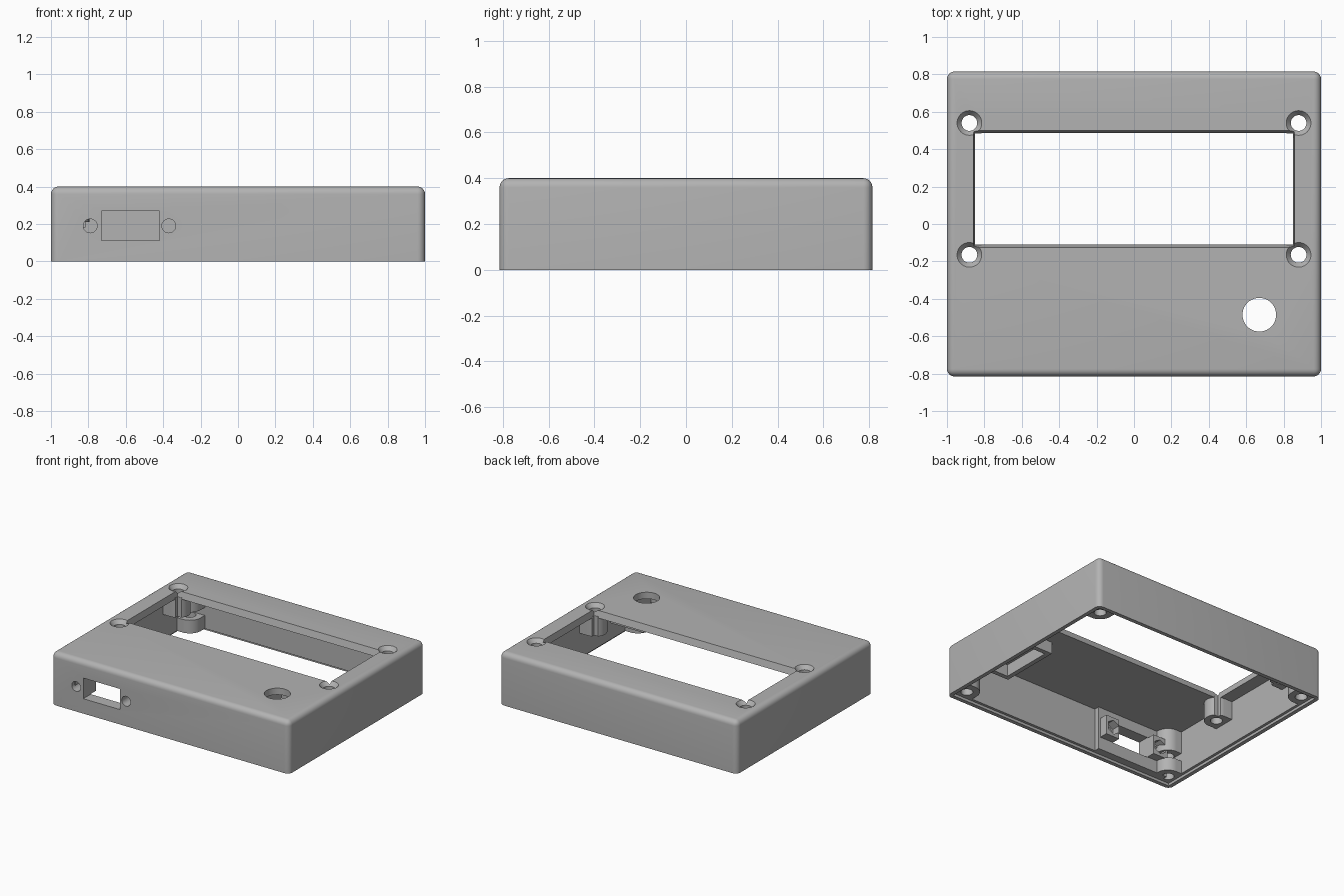
import bpy, bmesh, math
from mathutils import Matrix, Vector

if "Cube" in bpy.data.objects:
    bpy.data.objects.remove(bpy.data.objects["Cube"], do_unlink=True)

grey = bpy.data.materials.new("matte grey")
grey.use_nodes = True
GREY = (0.45, 0.45, 0.45, 1)
grey.diffuse_color = GREY
grey.node_tree.nodes["Principled BSDF"].inputs["Base Color"].default_value = GREY

WALL, ROOF, LIP = 0.05, 0.35, 0.02
HX, HY, H = 1.0, 0.815, 0.4
MOUNT_Z = 0.19


def finish(name, bm):
    bmesh.ops.recalc_face_normals(bm, faces=bm.faces)
    mesh = bpy.data.meshes.new(name)
    bm.to_mesh(mesh)
    bm.free()
    obj = bpy.data.objects.new(name, mesh)
    bpy.context.collection.objects.link(obj)
    mesh.materials.append(grey)
    return obj


def box(name, x0, x1, y0, y1, z0, z1, round_edges=0):
    bm = bmesh.new()
    bmesh.ops.create_cube(bm, size=1)
    for v in bm.verts:
        v.co = Vector((x0 if v.co.x < 0 else x1, y0 if v.co.y < 0 else y1,
                       z0 if v.co.z < 0 else z1))
    if round_edges:
        edges = [e for e in bm.edges if max(v.co.z for v in e.verts) > z0 + 0.01]
        bmesh.ops.bevel(bm, geom=edges, offset=round_edges, segments=6,
                        profile=0.5, affect='EDGES')
    return finish(name, bm)


def prism(name, points, z0, z1):
    bm = bmesh.new()
    base = bm.faces.new([bm.verts.new((x, y, z0)) for x, y in points])
    top = bmesh.ops.extrude_face_region(bm, geom=[base])["geom"]
    for v in top:
        if isinstance(v, bmesh.types.BMVert):
            v.co.z = z1
    return finish(name, bm)


def cone(name, centre, r_low, r_high, depth, sides=40, along_y=False):
    bm = bmesh.new()
    turn = Matrix.Rotation(math.pi / 2, 4, 'X') if along_y else Matrix()
    bmesh.ops.create_cone(bm, cap_ends=True, segments=sides, radius1=r_low,
                          radius2=r_high, depth=depth,
                          matrix=Matrix.Translation(centre) @ turn)
    return finish(name, bm)


def cut(target, *cutters):
    for c in cutters:
        mod = target.modifiers.new("cut", 'BOOLEAN')
        mod.operation, mod.solver, mod.object = 'DIFFERENCE', 'EXACT', c
        bpy.context.view_layer.update()
        graph = bpy.context.evaluated_depsgraph_get()
        result = bpy.data.meshes.new_from_object(target.evaluated_get(graph))
        target.modifiers.clear()
        target.data = result
    for c in cutters:
        bpy.data.objects.remove(c, do_unlink=True)


def arc(cx, cy, r, a0, a1, n=16):
    steps = [math.radians(a0 + (a1 - a0) * i / n) for i in range(n + 1)]
    return [(cx + r * math.cos(a), cy + r * math.sin(a)) for a in steps]


def window_cutter():
    # opening that widens slightly towards the top face
    bm = bmesh.new()
    bmesh.ops.create_cube(bm, size=1)
    for v in bm.verts:
        grow = 0.015 if v.co.z > 0 else 0
        v.co = Vector((math.copysign(0.85 + grow * 0.6, v.co.x),
                       0.485 + grow if v.co.y > 0 else -0.11 - grow,
                       H + 0.001 if v.co.z > 0 else ROOF - 0.001))
    return finish("window_cutter", bm)


# Hollow shell with an inner lip around the open bottom
shell = box("case_shell", -HX, HX, -HY, HY, 0, H, 0.04)
cut(shell,
    box("cavity", WALL - HX, HX - WALL, WALL - HY, HY - WALL, -0.1, ROOF),
    box("lip", 0.03 - HX, HX - 0.03, 0.03 - HY, HY - 0.03, -0.1, LIP),
    window_cutter(),
    cone("knob_hole", (0.67, -0.485, H), 0.09, 0.09, 0.3))
parts = [shell]

# Display standoffs beside the window, with countersunk screw holes
for sx in (1, -1):
    for cy, label in ((0.54, "back"), (-0.165, "front")):
        side = "left" if sx > 0 else "right"
        cut(shell,
            cone("screw_hole", (sx * 0.88, cy, H), 0.042, 0.042, 0.3),
            cone("countersink", (sx * 0.88, cy, H - 0.015), 0.042, 0.066, 0.0301))
        outline = [(0.97, cy + 0.085)] + arc(0.88, cy, 0.085, 90, 270) + [(0.97, cy - 0.085)]
        post = prism(f"{label}_{side}_standoff", [(sx * x, y) for x, y in outline],
                     0.21, ROOF + 0.01)
        cut(post, cone("screw_hole", (sx * 0.88, cy, 0.3), 0.042, 0.042, 0.4),
            box("window_clearance", -0.85, 0.85, -0.11, 0.485, 0, H))
        parts.append(post)

# Corner posts, split by a slot for a captive nut
for sx in (1, -1):
    for sy in (1, -1):
        label = ("back" if sy > 0 else "front") + ("_left" if sx > 0 else "_right")
        outline = ([(0.97, 0.785), (0.97, 0.625)] + arc(0.905, 0.715, 0.09, 270, 180)
                   + [(0.815, 0.785)])
        outline = [(sx * x, sy * y) for x, y in outline]
        lower = prism(label + "_corner_post", outline, LIP, 0.12)
        cut(lower, cone("bolt_hole", (sx * 0.905, sy * 0.715, 0.1), 0.042, 0.042, 0.4))
        upper = prism(label + "_corner_post_top", outline, 0.18, ROOF + 0.01)
        cut(upper, cone("bolt_hole", (sx * 0.905, sy * 0.715, 0.18), 0.042, 0.042, 0.15))
        parts += [lower, upper]

# Frame under the round knob hole
frame = box("knob_frame", 0.53, 0.81, -0.72, -0.25, 0.26, ROOF + 0.01)
cut(frame, box("frame_opening", 0.565, 0.775, -0.685, -0.285, 0.2, H))
parts.append(frame)

# Connector mount: thicker front wall, nut holders, port and screw holes
mount = box("connector_mount", -0.9, -0.29, 0.02 - HY, -0.725, LIP, ROOF + 0.01)
parts.append(mount)
holders = []
for x in (-0.79, -0.37):
    holder = box("nut_holder", x - 0.065, x + 0.065, -0.74, -0.66,
                 MOUNT_Z - 0.075, MOUNT_Z + 0.075)
    cut(holder, cone("nut_pocket", (x, -0.7, MOUNT_Z), 0.055, 0.055, 0.2, 6, True))
    holders.append(holder)
    for target in (shell, mount):
        cut(target, cone("port_screw_hole", (x, -0.75, MOUNT_Z), 0.037, 0.037, 0.3, 32, True))
for target in (shell, mount, *holders):
    cut(target, box("port", -0.73, -0.42, -1, -0.6, 0.113, 0.27))
parts += holders

# Smooth the rounded surfaces, keep machined edges crisp
bpy.ops.object.select_all(action='DESELECT')
for obj in parts:
    obj.select_set(True)
bpy.context.view_layer.objects.active = shell
bpy.ops.object.shade_smooth_by_angle(angle=math.radians(30))
